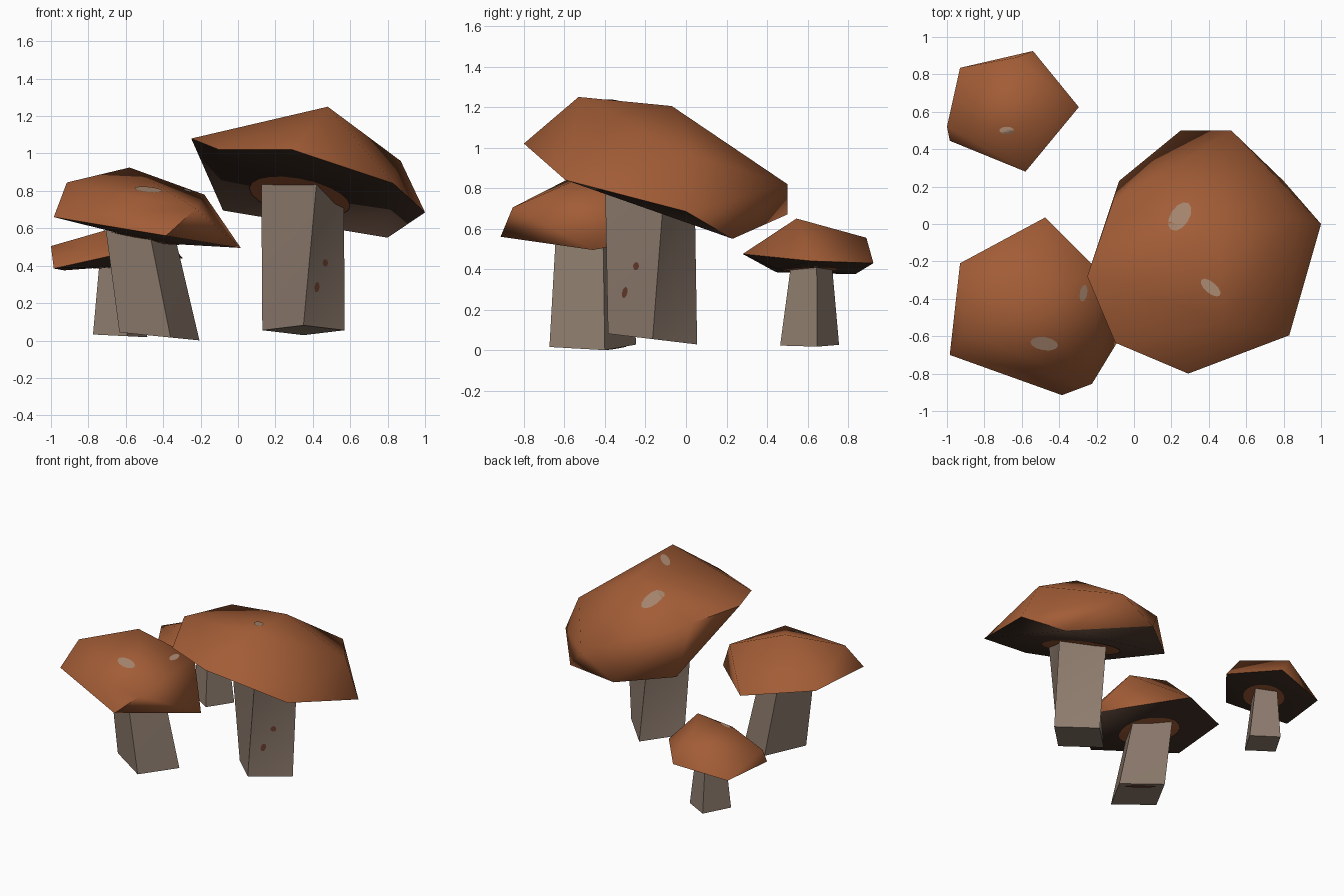
import bpy, bmesh, math
from mathutils import Vector
from mathutils.bvhtree import BVHTree

if "Cube" in bpy.data.objects:
    bpy.data.objects.remove(bpy.data.objects["Cube"])


def material(name, rgb):
    m = bpy.data.materials.new(name)
    m.diffuse_color = (*rgb, 1)
    m.use_nodes = True
    m.node_tree.nodes["Principled BSDF"].inputs["Base Color"].default_value = m.diffuse_color
    return m


ORANGE = material("cap orange brown", (0.36, 0.108, 0.037))
DARK = material("gill dark brown", (0.055, 0.03, 0.02))
STEM = material("stem beige grey", (0.27, 0.20, 0.155))
SPOT = material("spot tan", (0.37, 0.23, 0.15))
RUST = material("stem rust brown", (0.13, 0.045, 0.025))


def finish(bm, name, mats, smooth=None):
    me = bpy.data.meshes.new(name)
    bm.to_mesh(me)
    bm.free()
    for m in mats:
        me.materials.append(m)
    ob = bpy.data.objects.new(name, me)
    bpy.context.collection.objects.link(ob)
    if smooth:
        bpy.ops.object.select_all(action='DESELECT')
        ob.select_set(True)
        bpy.context.view_layer.objects.active = ob
        bpy.ops.object.shade_smooth_by_angle(angle=math.radians(smooth))
    return ob


def make_cap(name, rim, crown):
    """Faceted cap: hull of rim and crown points, dark where it faces down."""
    bm = bmesh.new()
    for p in rim + crown:
        bm.verts.new(p)
    res = bmesh.ops.convex_hull(bm, input=bm.verts[:])
    junk = {g for g in res["geom_interior"] + res["geom_unused"]
            if isinstance(g, bmesh.types.BMVert) and g.is_valid}
    bmesh.ops.delete(bm, geom=list(junk), context='VERTS')
    bmesh.ops.recalc_face_normals(bm, faces=bm.faces[:])
    bm.normal_update()
    for f in bm.faces:
        f.material_index = 1 if f.normal.z < -0.57 else 0
    tree = BVHTree.FromBMesh(bm)
    finish(bm, name, [ORANGE, DARK], 75)
    return tree


def make_stem(name, base, r0, t0, top, r1, t1, tilt=(0, 0), sides=4):
    """Leaning, tapered, twisted four-sided stem with a slanted foot."""
    bm = bmesh.new()
    rings = []
    for c, r, turn, slant in ((base, r0, t0, tilt), (top, r1, t1, (0, 0))):
        ring = []
        for i in range(sides):
            a = turn + i * math.tau / sides
            x, y = r * math.cos(a), r * math.sin(a)
            ring.append(bm.verts.new((c[0] + x, c[1] + y,
                                      c[2] + slant[0] * x + slant[1] * y)))
        rings.append(ring)
    lo, hi = rings
    for i in range(sides):
        j = (i + 1) % sides
        bm.faces.new((lo[i], lo[j], hi[j]))
        bm.faces.new((lo[i], hi[j], hi[i]))
    bm.faces.new(lo[::-1])
    bm.faces.new(hi)
    tree = BVHTree.FromBMesh(bm)
    finish(bm, name, [STEM], 50)
    return tree


def make_patch(name, tree, centre, out, rx, ry, turn, mat, n=12):
    """Thin patch laid on a surface, projected along the direction it faces."""
    bm = bmesh.new()
    out = Vector(out).normalized()
    ax = Vector((1, 0, 0)) if abs(out.z) > 0.9 else Vector((0, 0, 1)).cross(out)
    ay = Vector((0, 1, 0)) if abs(out.z) > 0.9 else Vector((0, 0, 1))
    ct, st = math.cos(turn), math.sin(turn)

    def on_surface(u, v):
        p = Vector(centre) + ax * (u * ct - v * st) + ay * (u * st + v * ct)
        hit = tree.ray_cast(p + out * 3, -out)[0]
        return None if hit is None else bm.verts.new(hit + out * 0.005)

    mid = on_surface(0, 0)
    loops = [[on_surface(k * rx * math.cos(i * math.tau / n), k * ry * math.sin(i * math.tau / n))
              for i in range(n)] for k in (0.5, 1.0)]
    for i in range(n):
        j = (i + 1) % n
        for vs in ((mid, loops[0][i], loops[0][j]),
                   (loops[0][i], loops[1][i], loops[1][j], loops[0][j])):
            if None not in vs:
                f = bm.faces.new(vs)
                f.normal_update()
                if f.normal.dot(out) < 0:
                    f.normal_flip()
    finish(bm, name, [mat])


UP, DOWN = (0, 0, 1), (0, 0, -1)

# Large mushroom, cap tilted up towards the front left
big = make_cap("large_cap",
    rim=[(-.25, -.28, 1.08), (-.10, -.635, 1.02), (.29, -.80, 1.02), (.83, -.595, .84),
         (1.0, 0, .685), (.80, .23, .55), (.25, .50, .67), (-.08, .23, .695)],
    crown=[(.48, -.53, 1.25), (.45, -.07, 1.205), (.87, .03, .96), (.52, .50, .82),
           (-.12, .10, 1.06)])
big_stem = make_stem("large_stem", (.35, -.165, .055), .22, 0,
                     (.345, -.18, .9), .235, .35, tilt=(0, -.12))

# Medium mushroom at the front left, leaning stem
mid = make_cap("medium_cap",
    rim=[(-.985, -.70, .66), (-.385, -.915, .56), (.015, -.46, .495), (-.475, .035, .585),
         (-.93, -.21, .65), (-.42, -.52, .52)],
    crown=[(-.915, -.58, .845), (-.58, -.35, .925), (-.18, -.26, .78), (-.225, -.855, .705)])
mid_stem = make_stem("medium_stem", (-.42, -.46, .022), .222, .27,
                     (-.535, -.46, .64), .185, .27, tilt=(-.1, 0))

# Small mushroom at the back left
small = make_cap("small_cap",
    rim=[(-1.0, .52, .505), (-.985, .445, .385), (-.58, .28, .475), (-.295, .625, .44),
         (-.54, .925, .43), (-.93, .835, .375), (-.60, .45, .40)],
    crown=[(-.48, .545, .65), (-.74, .48, .58), (-.63, .89, .555)])
make_stem("small_stem", (-.63, .61, .025), .15, .25, (-.64, .62, .46), .1, .25, tilt=(-.05, 0))

# Orange collars under the caps, around the stems
make_patch("large_collar", big, (.33, -.17, 0), DOWN, .27, .27, 0, ORANGE, 20)
make_patch("medium_collar", mid, (-.52, -.46, 0), DOWN, .21, .21, 0, ORANGE, 20)
make_patch("small_collar", small, (-.64, .61, 0), DOWN, .14, .14, 0, ORANGE, 20)

# Pale worn spots on the cap tops
for i, (tree, x, y, rx, ry, t) in enumerate([
        (big, .245, .04, .085, .05, 1.0), (big, .41, -.34, .065, .03, -.7),
        (mid, -.48, -.64, .075, .035, -.15), (mid, -.27, -.37, .045, .02, 1.4),
        (small, -.68, .50, .04, .02, 0)]):
    make_patch(f"cap_spot_{i + 1}", tree, (x, y, 0), UP, rx, ry, t, SPOT)

# Rusty marks on the stems
make_patch("stem_mark_1", big_stem, (.50, -.28, .415), (1, -1, 0), .02, .02, 0, RUST)
make_patch("stem_mark_2", big_stem, (.45, -.33, .285), (1, -1, 0), .018, .028, -.3, RUST)
make_patch("foot_mark", mid_stem, (-.35, -.35, 0), DOWN, .11, .018, -.52, RUST)
